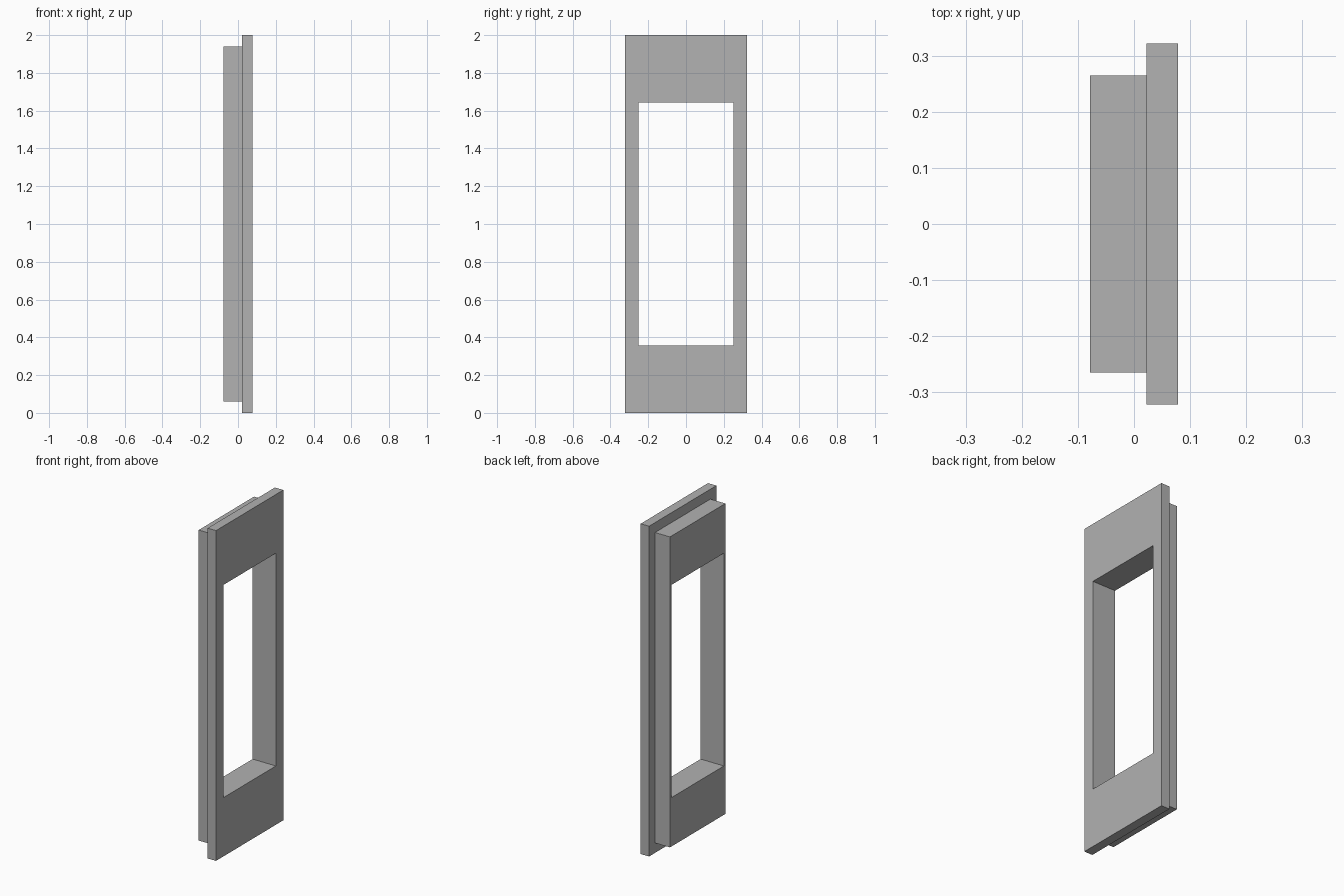
import bpy
import bmesh

cube = bpy.data.objects.get("Cube")
if cube:
    bpy.data.objects.remove(cube, do_unlink=True)

# Overall dimensions
FACE_X, STEP_X, BACK_X = 0.078, 0.022, -0.078
MID_Z = 1.0
FLANGE = (0.322, 1.0)     # half width, half height
BODY = (0.265, 0.94)
OPENING = (0.251, 0.644)

# Stepped section swept around the rectangular opening
section = [
    (FACE_X, OPENING), (FACE_X, FLANGE),
    (STEP_X, FLANGE), (STEP_X, BODY),
    (BACK_X, BODY), (BACK_X, OPENING),
]


def rectangle(bm, x, half):
    """One rectangular loop of four corners at depth x."""
    corners = ((-1, -1), (1, -1), (1, 1), (-1, 1))
    return [bm.verts.new((x, sy * half[0], MID_Z + sz * half[1])) for sy, sz in corners]


bm = bmesh.new()
loops = [rectangle(bm, x, half) for x, half in section]
for a, b in zip(loops, loops[1:] + loops[:1]):
    for i in range(4):
        j = (i + 1) % 4
        bm.faces.new((a[i], a[j], b[j], b[i]))
bmesh.ops.recalc_face_normals(bm, faces=bm.faces)

mesh = bpy.data.meshes.new("window_frame")
bm.to_mesh(mesh)
bm.free()

# Plain grey finish
grey = bpy.data.materials.new("grey")
grey.use_nodes = True
colour = (0.445, 0.445, 0.445, 1.0)
grey.diffuse_color = colour
grey.node_tree.nodes["Principled BSDF"].inputs["Base Color"].default_value = colour
mesh.materials.append(grey)

frame = bpy.data.objects.new("window_frame", mesh)
bpy.context.collection.objects.link(frame)
